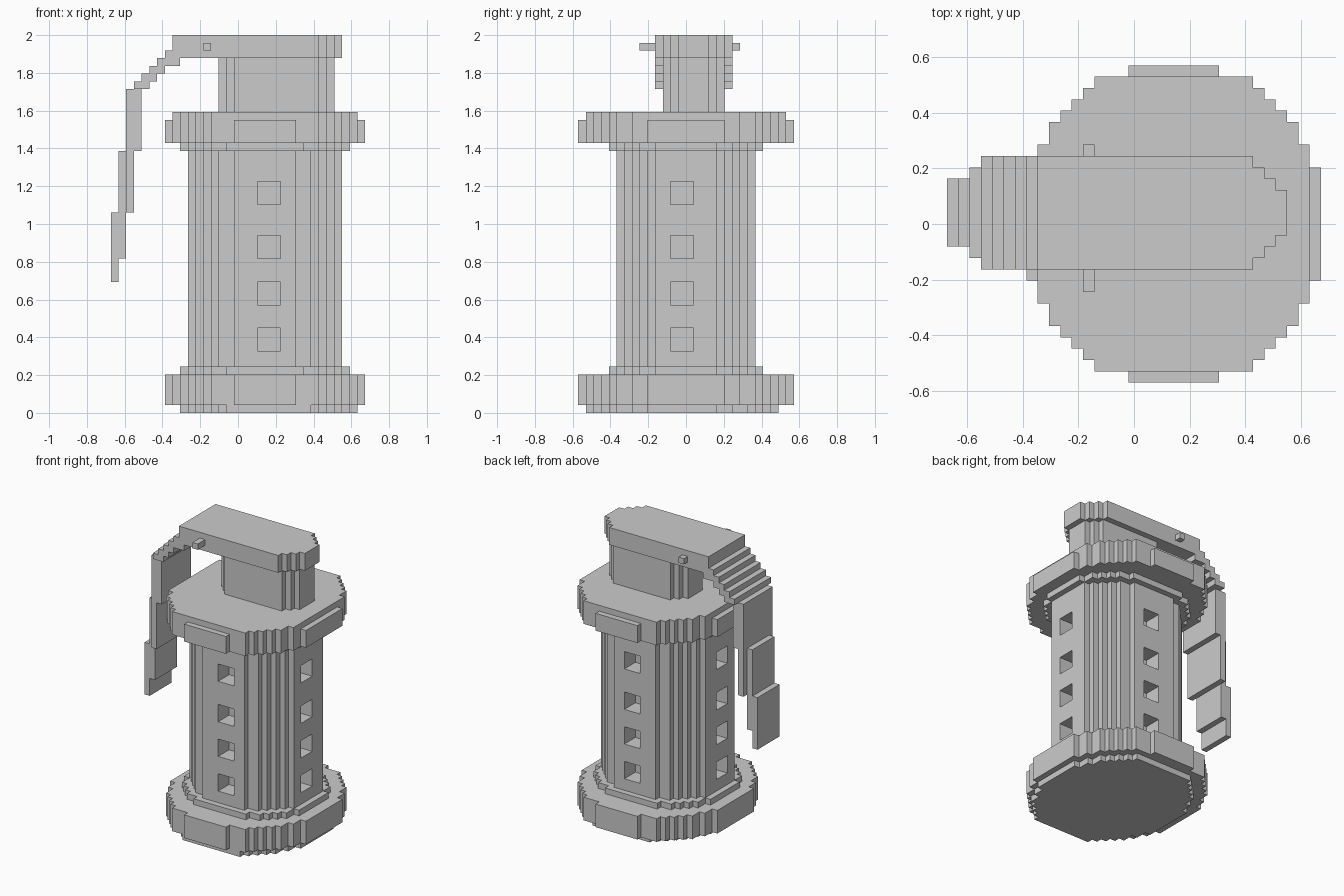
import bpy, bmesh
from mathutils import Vector

if "Cube" in bpy.data.objects:
    bpy.data.objects.remove(bpy.data.objects["Cube"])

U = 2 / 49  # edge of one grid cell


def world(i, j, k):
    return Vector(((i - 16.5) * U, (j - 14) * U, k * U))


def add_prism(bm, pts, a, b, axis):
    """Extrude a grid outline between a and b along 'z' (xy outline) or 'y' (xz outline)."""
    place = (lambda p, t: world(p[0], p[1], t)) if axis == 'z' else (lambda p, t: world(p[0], t, p[1]))
    face = bm.faces.new([bm.verts.new(place(p, a)) for p in pts])
    out = bmesh.ops.extrude_face_region(bm, geom=[face])
    move = place((0, 0), b) - place((0, 0), a)
    bmesh.ops.translate(bm, vec=move, verts=[g for g in out['geom'] if isinstance(g, bmesh.types.BMVert)])


def finish(name, bm):
    bmesh.ops.recalc_face_normals(bm, faces=bm.faces)
    mesh = bpy.data.meshes.new(name)
    bm.to_mesh(mesh)
    bm.free()
    ob = bpy.data.objects.new(name, mesh)
    bpy.context.collection.objects.link(ob)
    return ob


def prism(name, pts, a, b, axis='z'):
    bm = bmesh.new()
    add_prism(bm, pts, a, b, axis)
    return finish(name, bm)


def rect(x0, x1, y0, y1):
    return [(x0, y0), (x1, y0), (x1, y1), (x0, y1)]


def stepped(rows, cx=20, cy=14):
    """Stair-edged octagon from (half x, half y) steps, mirrored to four quadrants."""
    q = []
    for n, (x, y) in enumerate(rows):
        q.append((x, y))
        if n + 1 < len(rows):
            q.append((x, rows[n + 1][1]))
    r = q[::-1]
    loop = (r + [(-x, y) for x, y in q] + [(-x, -y) for x, y in r] + [(x, -y) for x, y in q])
    return [(cx + x, cy + y) for x, y in loop]


# Stepped outlines
FLANGE = [(4, 14), (7, 13), (8, 12), (9, 11), (10, 10), (11, 9), (12, 7), (13, 5)]
COLLAR = [(5, 10), (7, 9), (8, 8), (9, 7), (10, 6), (11, 4)]
BODY = [(4, 9), (6, 8), (7, 7), (8, 6), (9, 5), (10, 4)]
FOOT = [(5.5, 12.5), (6.5, 11.5), (7.5, 10.5), (8.5, 9.5), (9.5, 8.5), (10.5, 6.5), (11.5, 4.5)]
NECK = [(5.5, 4), (6.5, 3), (7.5, 2)]

# Base and top flanges with their collars
prism("foot_plate", stepped(FOOT, 20.5, 13.5), 0, 1)
prism("bottom_flange", stepped(FLANGE), 1, 5)
prism("bottom_collar", stepped(COLLAR), 5, 6)
prism("top_collar", stepped(COLLAR), 34, 35)
prism("top_flange", stepped(FLANGE), 35, 38)
prism("top_plate", stepped(FLANGE[1:-1]), 38, 39)

# Body with four rows of square vents on each side
body = prism("body", stepped(BODY), 6, 34)
bm = bmesh.new()
for z in (8, 14, 20, 27):
    for r in (rect(19, 22, 4, 8), rect(19, 22, 20, 24), rect(9, 13, 12, 15), rect(27, 31, 12, 15)):
        add_prism(bm, r, z, z + 3, 'z')
cutter = finish("vent_cutter", bm)
cutter.hide_render = True
mod = body.modifiers.new("vents", 'BOOLEAN')
mod.operation = 'DIFFERENCE'
mod.solver = 'EXACT'
mod.object = cutter
bpy.context.view_layer.objects.active = body
bpy.ops.object.modifier_apply(modifier=mod.name)
bpy.data.objects.remove(cutter)

# Neck and lever head
prism("neck", stepped(NECK, 21.5, 15), 39, 46)
prism("lever_head", [(9, 10), (27, 10), (27, 11), (28, 11), (28, 12), (29, 12), (29, 13), (30, 13),
                     (30, 17), (29, 17), (29, 18), (28, 18), (28, 19), (27, 19), (27, 20), (9, 20)], 46, 49)

# Lever: stepped bend, then two narrowing handle sections
prism("lever_bend", [(9, 49), (8, 49), (8, 47), (7, 47), (7, 46), (6, 46), (6, 45), (5, 45), (5, 44),
                     (4, 44), (4, 43), (3, 43), (3, 42), (5, 42), (5, 43), (6, 43), (6, 44), (7, 44),
                     (7, 45), (9, 45)], 10, 20, 'y')
prism("lever_upper", [(2, 42), (4, 42), (4, 34), (3, 34), (3, 26), (2, 26)], 11, 19, 'y')
prism("lever_lower", [(1, 34), (2, 34), (2, 20), (1, 20), (1, 17), (0, 17), (0, 26), (1, 26)], 12, 18, 'y')

# Cross pin ends
prism("pin_front", rect(12, 13, 8, 10), 47, 48)
prism("pin_back", rect(12, 13, 20, 21), 47, 48)
